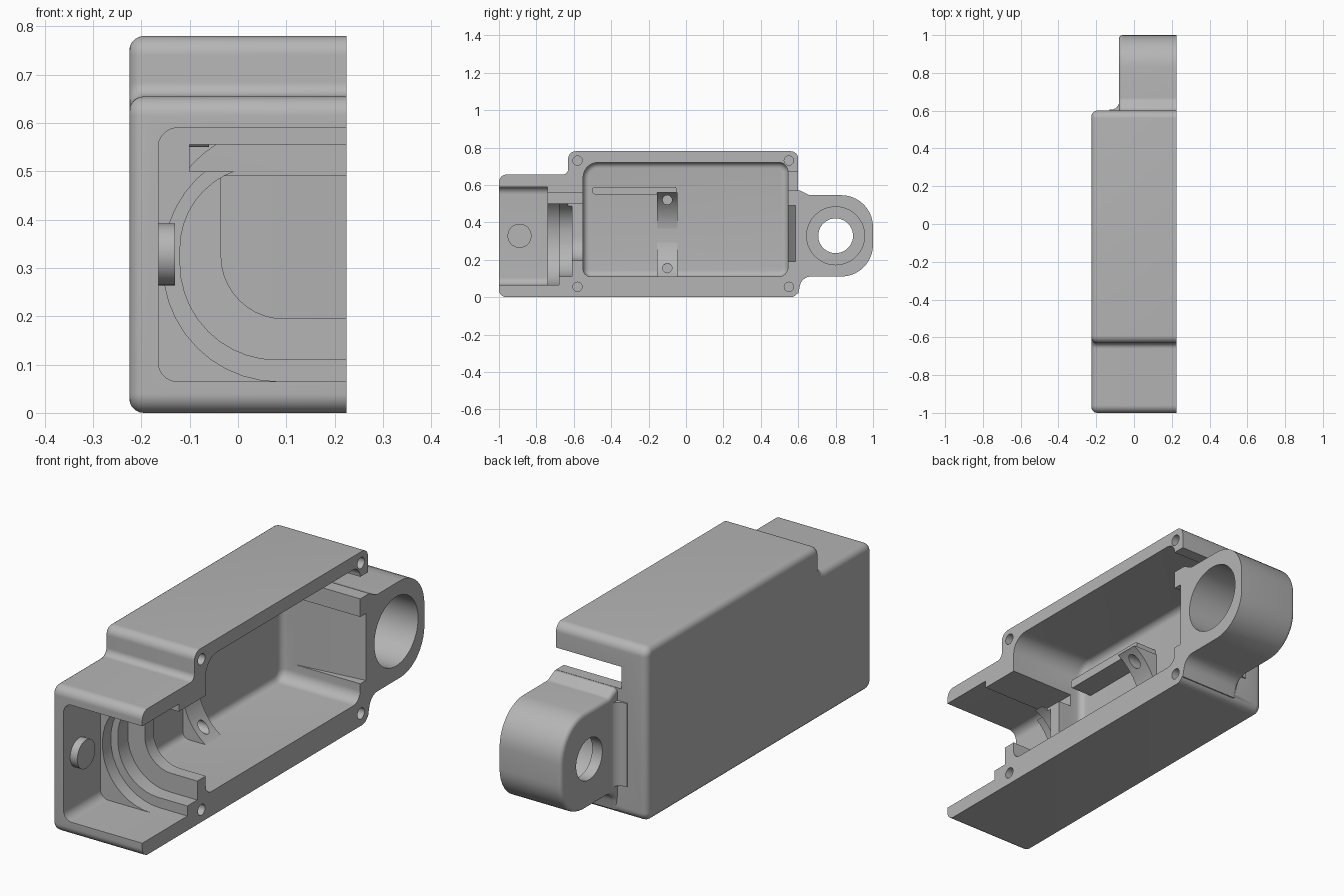
import bpy, bmesh, math
from mathutils import Vector

old = bpy.data.objects.get("Cube")
if old:
    bpy.data.objects.remove(old, do_unlink=True)

GREY = (0.46, 0.46, 0.46, 1)
mat = bpy.data.materials.new("plain grey")
mat.use_nodes = True
mat.diffuse_color = GREY
mat.node_tree.nodes["Principled BSDF"].inputs["Base Color"].default_value = GREY

FACE, BACK, FLOOR = 0.225, -0.225, -0.165   # open side, closed side, cavity floor
OUT = 0.3                                   # cutters run past the open side


def rounded(corners, steps=10):
    """Replace each (a, b, radius) corner by an arc."""
    pts = []
    for i, c in enumerate(corners):
        p = Vector(c[:2])
        r = c[2] if len(c) > 2 else 0
        if not r:
            pts.append(p)
            continue
        u = (Vector(corners[i - 1][:2]) - p).normalized()
        v = (Vector(corners[(i + 1) % len(corners)][:2]) - p).normalized()
        half = u.angle(v) / 2
        centre = p + (u + v).normalized() * (r / math.sin(half))
        start = p + u * (r / math.tan(half)) - centre
        end = p + v * (r / math.tan(half)) - centre
        sweep = start.angle_signed(end)
        for k in range(steps + 1):
            t = -sweep * k / steps
            pts.append(centre + Vector((start.x * math.cos(t) - start.y * math.sin(t),
                                        start.x * math.sin(t) + start.y * math.cos(t))))
    return pts


def prism(name, corners, axis, lo, hi, bevel=0):
    """Extrude a rounded outline along an axis; optionally round the low cap."""
    def place(p, d):
        return {"x": (d, p[0], p[1]), "y": (p[0], d, p[1]), "z": (p[0], p[1], d)}[axis]
    bm = bmesh.new()
    base = bm.faces.new([bm.verts.new(place(p, lo)) for p in rounded(corners)])
    geo = bmesh.ops.extrude_face_region(bm, geom=[base], use_keep_orig=True)["geom"]
    shift = Vector(place((0, 0), hi - lo))
    bmesh.ops.translate(bm, vec=shift, verts=[g for g in geo if isinstance(g, bmesh.types.BMVert)])
    bmesh.ops.recalc_face_normals(bm, faces=bm.faces[:])
    if bevel:
        bmesh.ops.bevel(bm, geom=list(base.edges), offset=bevel, segments=5,
                        profile=0.5, affect="EDGES", clamp_overlap=True)
    mesh = bpy.data.meshes.new(name)
    bm.to_mesh(mesh)
    bm.free()
    mesh.materials.append(mat)
    ob = bpy.data.objects.new(name, mesh)
    bpy.context.collection.objects.link(ob)
    return ob


def box(a0, b0, a1, b1, r=0):
    return [(a0, b0, r), (a1, b0, r), (a1, b1, r), (a0, b1, r)]


def disc(y, z, r, n=40):
    return [(y + r * math.cos(2 * math.pi * k / n), z + r * math.sin(2 * math.pi * k / n))
            for k in range(n)]


def combine(target, tool, operation="DIFFERENCE"):
    mod = target.modifiers.new("join", "BOOLEAN")
    mod.operation, mod.object, mod.solver = operation, tool, "EXACT"
    bpy.context.view_layer.objects.active = target
    bpy.ops.object.modifier_apply(modifier=mod.name)
    bpy.data.objects.remove(tool, do_unlink=True)


def smooth(ob):
    bpy.ops.object.select_all(action="DESELECT")
    ob.select_set(True)
    bpy.context.view_layer.objects.active = ob
    bpy.ops.object.shade_smooth_by_angle(angle=math.radians(32))


# Outer shell with the stepped nose
shell = prism("housing_shell", [
    (-1, 0, .04), (.6, 0, .04), (.6, .78, .04), (-.63, .78, .04),
    (-.63, .655, .03), (-1, .655, .04)], "x", BACK, FACE, .035)

# Mounting lug and the fillet that blends it into the back wall
lug = prism("lug", [
    (.56, .57), (.61, .57, .02), (.66, .545, .03), (1, .545, .17),
    (1, .11, .17), (.62, .11, .06), (.6, .02), (.56, .02)], "x", -.08, FACE, .035)
combine(shell, lug, "UNION")
fillet = prism("lug_fillet", [(0, .58), (-.13, .58), (-.13, .605), (-.078, .605, .045),
                              (-.078, .67), (0, .67)], "z", .14, .515)
combine(shell, fillet, "UNION")

# Main cavity with rounded floor edges, and the drafted end wall
combine(shell, prism("cavity", [
    (-.55, .11, .04), (.545, .11, .05), (.545, .72, .05), (-.55, .72, .08)],
    "x", FLOOR, OUT, .03))
combine(shell, prism("end_draft", [(-.1, .53), (OUT, .53), (OUT, .59), (FACE, .585),
                                   (-.1, .545)], "z", .19, .49))

# Front bay, stepped round seat and the opening above it
combine(shell, prism("front_bay", [
    (FLOOR, .065, .04), (OUT, .065), (OUT, .59), (FLOOR, .59, .04)], "y", -1.1, -.74))
combine(shell, prism("outer_seat", [
    (-.155, .065, .24), (OUT, .065), (OUT, .555), (-.155, .555, .24)], "y", -.76, -.68))
combine(shell, prism("inner_seat", [
    (-.12, .11, .2), (OUT, .11), (OUT, .51), (-.12, .51, .17)], "y", -.7, -.61))
combine(shell, prism("seat_rib_gap", [
    (-.035, .195, .13), (OUT, .195), (OUT, .53), (-.035, .53)], "y", -.63, -.5))
combine(shell, prism("seat_top_gap", box(-.1, .5, OUT, .556), "y", -.77, -.5))

# Cable slot in the back wall
combine(shell, prism("cable_slot", box(.5, .571, .65, .67, .01), "x", -.1, OUT))

# Screw holes in the rim
for y in (-.58, .55):
    for z in (.055, .73):
        combine(shell, prism("screw_hole", disc(y, z, .025, 20), "x", .05, OUT))

# Lug bore and smaller through hole
combine(shell, prism("lug_bore", disc(.8, .328, .155, 56), "x", -.03, OUT))
combine(shell, prism("lug_hole", disc(.8, .328, .093), "x", -.2, 0))
smooth(shell)

# Saddle: two gussets hollowed by a round cradle, each with a screw hole
saddle = prism("motor_saddle", box(FLOOR - .01, .1, -.04, .56), "y", -.155, -.045)
combine(saddle, prism("cradle", disc(.1, .33, .268, 64), "y", -.3, .1))
for z in (.155, .52):
    combine(saddle, prism("saddle_hole", disc(-.1, z, .025, 20), "x", -.15, 0))
smooth(saddle)

# Long ridge beside the saddle
smooth(prism("floor_ridge", box(-.5, .55, -.05, .59, .012), "x", FLOOR - .01, -.06))

# Round locating peg in the front bay
peg = prism("locating_peg", disc(-.89, .328, .064), "x", -.175, -.13)
smooth(peg)
